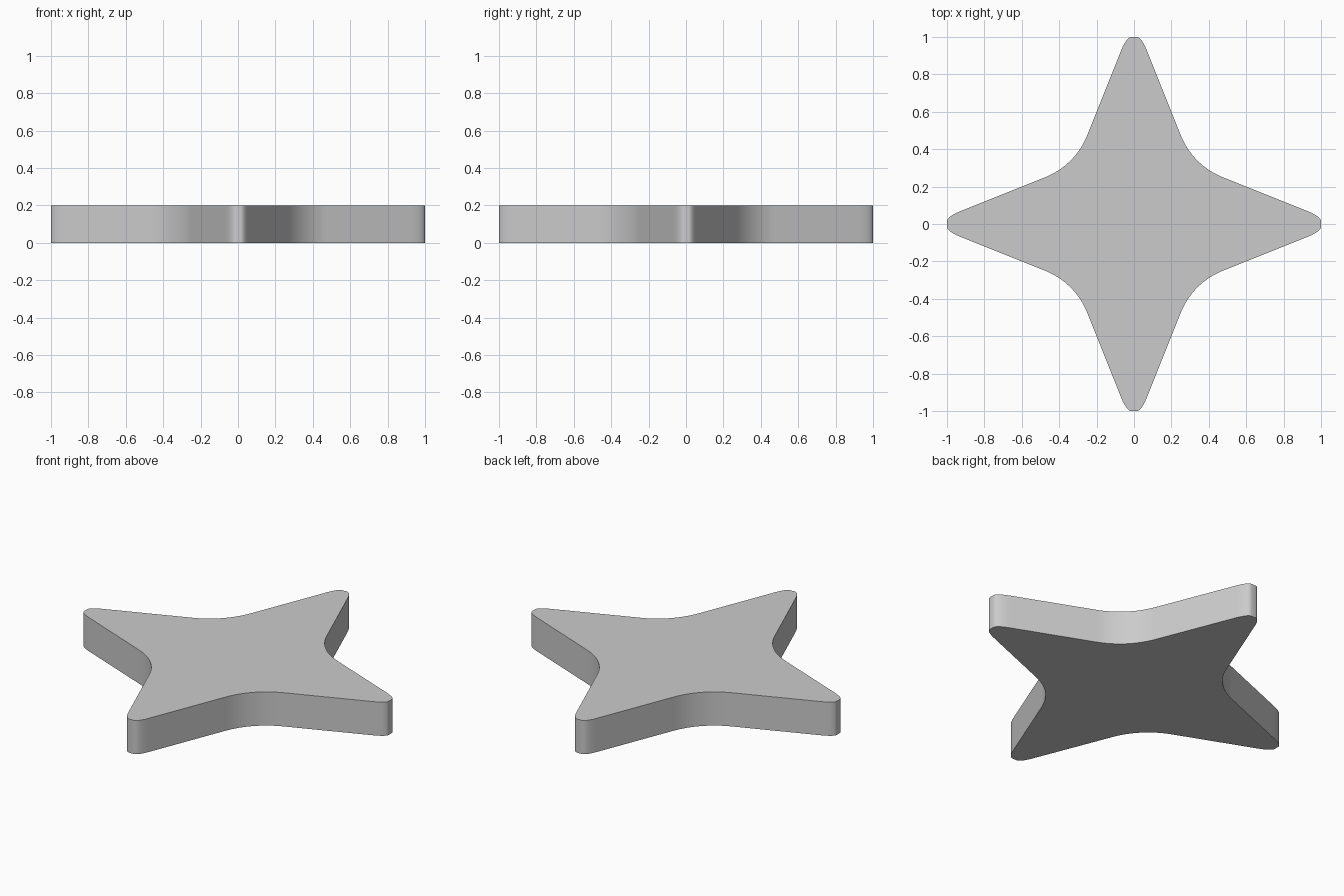
import bpy, bmesh
from math import pi, radians, sin, cos, atan
from mathutils import Vector, Matrix

if "Cube" in bpy.data.objects:
    bpy.data.objects.remove(bpy.data.objects["Cube"])

HEIGHT = 0.2


def bend(a, c, b, steps):
    """Quadratic curve from a to b with corner c."""
    a, c, b = Vector(a), Vector(c), Vector(b)
    return [a * (1 - t) ** 2 + c * 2 * t * (1 - t) + b * t * t
            for t in (i / steps for i in range(steps + 1))]


def arc(centre, radius, start, end, steps):
    return [Vector((centre + radius * cos(start + (end - start) * i / steps),
                    centre + radius * sin(start + (end - start) * i / steps)))
            for i in range(steps + 1)]


# One quadrant: half of top tip, inner fillet, half of right tip
tip = bend((0.015, 1.0), (0.04, 1.0), (0.07, 0.925), 6)
slope = atan(1 / 2.5)
corner, r = 1.1 / 3.5, 0.4
centre = corner + r / cos(pi / 4 - slope) / 2 ** 0.5
fillet = arc(centre, r, pi + slope, 1.5 * pi - slope, 16)
quadrant = tip + fillet + [Vector((p.y, p.x)) for p in reversed(tip)]

# Repeat the quadrant clockwise around the centre
outline = []
for k in range(4):
    turn = Matrix.Rotation(-k * pi / 2, 2)
    outline += [turn @ p for p in quadrant]

# Extrude the outline into a slab
bm = bmesh.new()
base = bm.faces.new([bm.verts.new((p.x, p.y, 0)) for p in outline])
top = bmesh.ops.extrude_face_region(bm, geom=[base], use_keep_orig=True)
bmesh.ops.translate(bm, vec=(0, 0, HEIGHT),
                    verts=[v for v in top["geom"] if isinstance(v, bmesh.types.BMVert)])
bmesh.ops.recalc_face_normals(bm, faces=bm.faces)
mesh = bpy.data.meshes.new("star_plate")
bm.to_mesh(mesh)
bm.free()
star = bpy.data.objects.new("star_plate", mesh)
bpy.context.collection.objects.link(star)

# Smooth walls, sharp rims
bpy.context.view_layer.objects.active = star
star.select_set(True)
bpy.ops.object.shade_smooth_by_angle(angle=radians(30))
